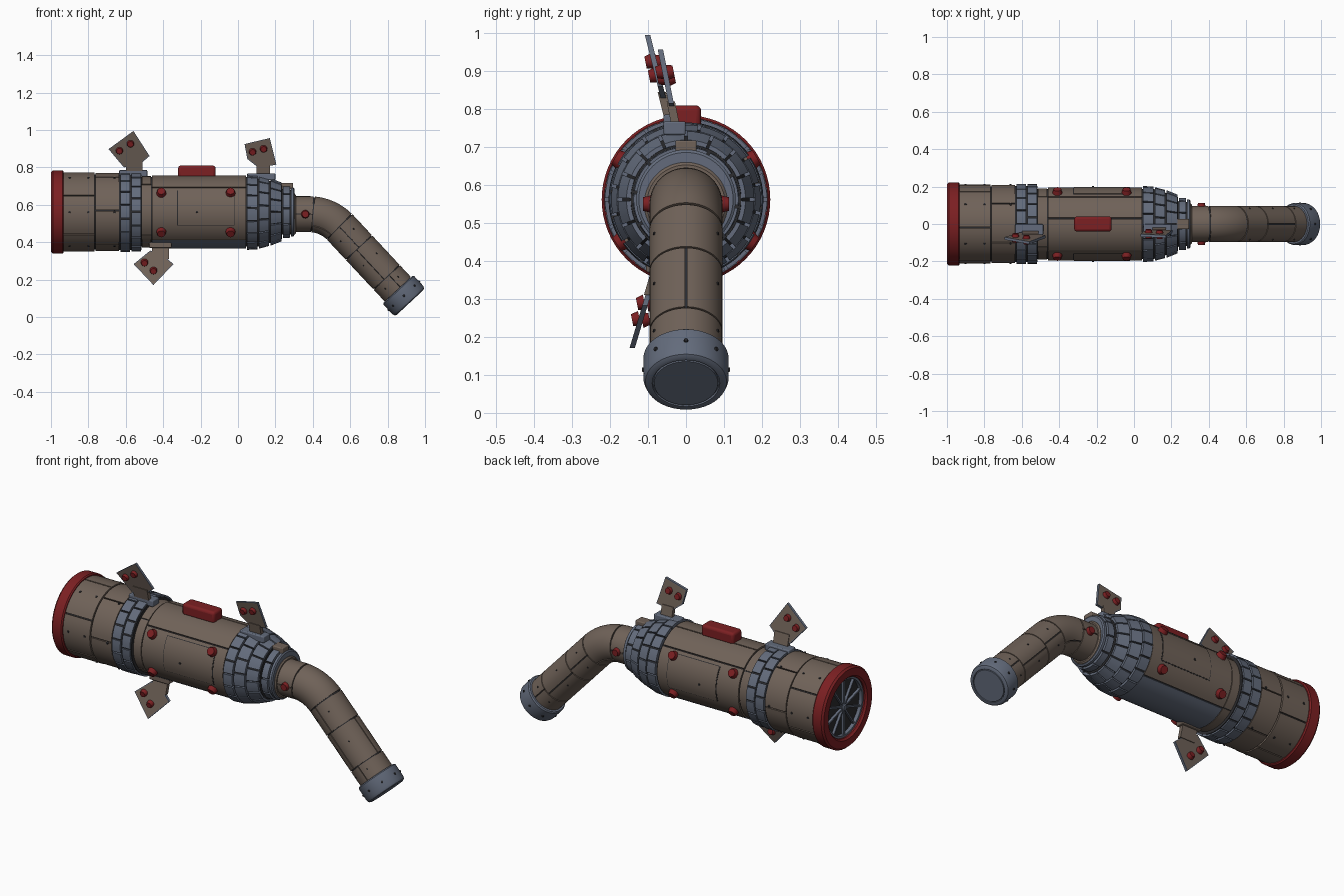
import bpy, bmesh, math
from mathutils import Vector, Matrix

cube = bpy.data.objects.get("Cube")
if cube:
    bpy.data.objects.remove(cube)


def material(name, rgb):
    m = bpy.data.materials.new(name)
    m.use_nodes = True
    m.diffuse_color = (*rgb, 1)
    bsdf = m.node_tree.nodes["Principled BSDF"]
    bsdf.inputs["Base Color"].default_value = (*rgb, 1)
    bsdf.inputs["Roughness"].default_value = 0.7
    return m


BROWN = material("warm brown", (0.16, 0.122, 0.098))
BLUE = material("blue grey", (0.125, 0.148, 0.2))
RED = material("dark red", (0.2, 0.014, 0.016))
DARK = material("seam dark", (0.025, 0.025, 0.028))

# Centreline: straight, one bend, straight again
BODY_Z, PIPE_Z = 0.562, 0.55
BEND_S, TANGENT, TURN = 0.38, 0.1, math.radians(47)
BEND_R = TANGENT / math.tan(TURN / 2)
ARC = BEND_R * TURN
END = 1.114


def frame(s, z):
    """Centre, tangent and up vector at distance s along the centreline."""
    a = min(max((s - BEND_S) / BEND_R, 0), TURN)
    t = Vector((math.cos(a), 0, -math.sin(a)))
    u = Vector((math.sin(a), 0, math.cos(a)))
    c = Vector((BEND_S + BEND_R * math.sin(a), 0, z - BEND_R * (1 - math.cos(a))))
    run = s - BEND_S if s < BEND_S else max(s - BEND_S - ARC, 0)
    return c + t * run, t, u


def point(s, deg, r, z):
    c, t, u = frame(s, z)
    a = math.radians(deg)
    return c + r * (math.cos(a) * u - math.sin(a) * Vector((0, 1, 0)))


def finish(name, bm, *mats, angle=35, bevel=0):
    bmesh.ops.recalc_face_normals(bm, faces=bm.faces)
    me = bpy.data.meshes.new(name)
    bm.to_mesh(me)
    bm.free()
    for m in mats:
        me.materials.append(m)
    me.shade_smooth()
    me.set_sharp_from_angle(angle=math.radians(angle))
    ob = bpy.data.objects.new(name, me)
    bpy.context.collection.objects.link(ob)
    if bevel:
        mod = ob.modifiers.new("Bevel", "BEVEL")
        mod.width, mod.segments = bevel, 3
    return ob


def lathe(name, mat, profile, z=BODY_Z, n=64):
    bm = bmesh.new()
    rings = [[bm.verts.new(point(s, 360 * i / n, r, z)) for i in range(n)] for s, r in profile]
    for a, b in zip(rings, rings[1:]):
        for i in range(n):
            bm.faces.new((a[i], a[i - 1], b[i - 1], b[i]))
    bm.faces.new(rings[0])
    bm.faces.new(rings[-1])
    return finish(name, bm, mat)


def plate(bm, s0, s1, a0, a1, r0, r1, z=BODY_Z, deep=0.02):
    """Curved solid plate wrapped round the centreline."""
    ns = 8 if s1 > BEND_S else 1
    na = max(2, round((a1 - a0) / 6))
    loops = []
    for i in range(ns + 1):
        f = i / ns
        s, r = s0 + (s1 - s0) * f, r0 + (r1 - r0) * f
        outer = [bm.verts.new(point(s, a0 + (a1 - a0) * j / na, r, z)) for j in range(na + 1)]
        inner = [bm.verts.new(point(s, a0 + (a1 - a0) * j / na, r - deep, z)) for j in range(na + 1)]
        loops.append((outer, inner, outer + inner[::-1]))
    for (_, _, a), (_, _, b) in zip(loops, loops[1:]):
        for j in range(len(a)):
            bm.faces.new((a[j], a[j - 1], b[j - 1], b[j]))
    for outer, inner, _ in (loops[0], loops[-1]):
        for j in range(na):
            bm.faces.new((outer[j], outer[j + 1], inner[j + 1], inner[j]))


def panels(bm, s0, s1, r0, r1, cuts, z=BODY_Z, gap=0.006):
    half = math.degrees(gap / 2 / r0)
    for a, b in zip(cuts, cuts[1:]):
        plate(bm, s0 + gap / 2, s1 - gap / 2, a + half, b - half, r0, r1, z)


def even(n, start=0):
    return [start + 360 * i / n for i in range(n + 1)]


def stud(bm, pos, axis, r, h, n=12):
    rot = Vector((0, 0, 1)).rotation_difference(axis).to_matrix().to_4x4()
    bmesh.ops.create_cone(bm, cap_ends=True, segments=n, radius1=r, radius2=r * 0.75,
                          depth=h, matrix=Matrix.Translation(pos) @ rot)


def radial_studs(name, mat, spots, r, h, z=BODY_Z):
    bm = bmesh.new()
    for s, deg, rad in spots:
        p = point(s, deg, rad, z)
        stud(bm, p, (p - frame(s, z)[0]).normalized(), r, h)
    return finish(name, bm, mat)


def box(name, mat, centre, size, bevel=0.005):
    bm = bmesh.new()
    bmesh.ops.create_cube(bm, size=1, matrix=Matrix.Translation(centre) @ Matrix.Diagonal((*size, 1)))
    return finish(name, bm, mat, bevel=bevel)


# Dark cores that show through the seams
lathe("body_core", DARK, [(-0.95, 0.2), (-0.635, 0.2), (-0.635, 0.204), (-0.515, 0.204), (-0.515, 0.186),
                          (0.045, 0.186), (0.11, 0.186), (0.235, 0.145), (0.235, 0.122), (0.3, 0.115)])
lathe("pipe_core", DARK, [(0.27 + 0.75 * i / 30, 0.09) for i in range(31)], PIPE_Z, 48)

# Rear barrel, lip and main body panels
bm = bmesh.new()
panels(bm, -0.935, -0.765, 0.211, 0.211, even(6, 5))
panels(bm, -0.765, -0.633, 0.209, 0.209, even(6, 28))
finish("rear_barrel", bm, BROWN)
bm = bmesh.new()
panels(bm, -0.515, -0.462, 0.191, 0.191, even(4, 40))
panels(bm, -0.462, 0.045, 0.195, 0.195, [-9, 48, 141])
panels(bm, -0.462, 0.045, 0.195, 0.195, [219, 312, 351])
finish("body_panels", bm, BROWN)
bm = bmesh.new()
panels(bm, -0.462, 0.045, 0.195, 0.195, [141, 219])
finish("belly_panel", bm, BLUE)

# Side hatches, each with a dark outline
for side, lo, hi in (("right", 54, 112), ("left", 248, 306)):
    for part, mat, inset, r in (("hatch_seam", DARK, 0, 0.1965), ("hatch", BROWN, 0.004, 0.1985)):
        bm = bmesh.new()
        plate(bm, -0.325 + inset, -0.018 - inset, lo + inset * 290, hi - inset * 290, r, r, deep=0.008)
        finish(side + "_" + part, bm, mat)

# Staggered brick bands and tapered collar
bm = bmesh.new()
for s0, s1, r0, r1, n, start in ((-0.633, -0.573, 0.215, 0.215, 18, 0), (-0.573, -0.515, 0.213, 0.213, 18, 10),
                                 (0.045, 0.107, 0.203, 0.2, 18, 4), (0.107, 0.171, 0.197, 0.182, 16, 12),
                                 (0.171, 0.237, 0.18, 0.157, 16, 0), (0.237, 0.281, 0.14, 0.138, 10, 10)):
    panels(bm, s0, s1, r0, r1, even(n, start), gap=0.008)
finish("brick_bands", bm, BLUE, angle=25)
lathe("collar_ring", BLUE, [(0.283, 0.12), (0.283, 0.131), (0.296, 0.131), (0.301, 0.124), (0.301, 0.113)])
lathe("pipe_flange", BROWN, [(0.28, 0.11), (0.303, 0.11), (0.309, 0.103), (0.309, 0.09)], PIPE_Z)
box("collar_bracket", BROWN, (0.26, 0, 0.7), (0.07, 0.056, 0.036))

# Bent pipe panels
bm = bmesh.new()
for s0, s1, cuts in ((0.3, 0.4, [90, 270, 450]), (0.4, 0.56, [130, 230, 490]), (0.56, 0.713, [90, 270, 450]),
                     (0.713, 0.93, [0, 100, 260, 360]), (0.93, 1.02, [80, 280, 440])):
    panels(bm, s0, s1, 0.096, 0.096, cuts, PIPE_Z, gap=0.005)
finish("bent_pipe", bm, BROWN)

# Pipe end cap with a grooved end face
lathe("pipe_cap", BLUE, [(1.018, 0.085), (1.018, 0.106), (1.024, 0.112), (END - 0.018, 0.112), (END - 0.005, 0.107),
                         (END, 0.098), (END, 0.089), (END - 0.006, 0.088), (END - 0.006, 0.085),
                         (END, 0.084), (END, 0.01)], PIPE_Z)
radial_studs("cap_rivets", DARK, [(1.065, a, 0.112) for a in range(0, 360, 45)], 0.007, 0.008, PIPE_Z)

# Red rear ring with a spoked grille inside
lathe("rear_ring", RED, [(-0.932, 0.19), (-0.932, 0.216), (-0.938, 0.222), (-0.99, 0.222), (-1, 0.213),
                         (-1, 0.172), (-0.99, 0.163), (-0.945, 0.163), (-0.932, 0.19)])
lathe("grille_back", DARK, [(-0.962, 0.17), (-0.94, 0.17)])
lathe("grille_hub", BLUE, [(-0.985, 0.014), (-0.98, 0.02), (-0.955, 0.02)], n=24)
bm = bmesh.new()
plate(bm, -0.982, -0.955, 0, 360, 0.165, 0.165, deep=0.014)
for a in even(10)[:-1]:
    turn = Matrix.Rotation(math.radians(a), 4, "X")
    bmesh.ops.create_cube(bm, size=1, matrix=Matrix.Translation((-0.97, 0, BODY_Z)) @ turn
                          @ Matrix.Translation((0, 0, 0.083)) @ Matrix.Diagonal((0.014, 0.009, 0.15, 1)))
finish("grille_spokes", bm, BLUE)

# Bolts and rivets
angles = (59, 123, 237, 301)
radial_studs("body_bolts", RED, [(s, a, 0.203) for s in (-0.41, -0.04) for a in angles], 0.028, 0.028)
radial_studs("pipe_bolts", RED, [(0.36, a, 0.1) for a in (90, 270)], 0.024, 0.026, PIPE_Z)
spots = [(s, a, 0.21) for s in (-0.9, -0.8, -0.66) for a in range(30, 390, 60)]
spots += [(-0.22, a, 0.198) for a in (90, 270)]
radial_studs("body_rivets", DARK, spots, 0.007, 0.008)
radial_studs("pipe_rivets", DARK, [(s, a, 0.096) for s in (0.62, 0.8, 0.97) for a in (60, 120, 240, 300)],
             0.005, 0.006, PIPE_Z)

# Top handle
box("top_handle", RED, (-0.22, 0, 0.777), (0.2, 0.08, 0.066), 0.014)


def tilted_slab(name, outline, lean, thick, *mats, rim=0):
    """Flat slab from an x-z outline, leaning in y by a linear rule."""
    bm = bmesh.new()
    sides = [[bm.verts.new((x, lean(z) + d, z)) for x, z in outline] for d in (-thick / 2, thick / 2)]
    big = [bm.faces.new(v) for v in sides]
    for i in range(len(outline)):
        bm.faces.new((sides[0][i], sides[0][i - 1], sides[1][i - 1], sides[1][i]))
    bmesh.ops.recalc_face_normals(bm, faces=bm.faces)
    if rim:
        bmesh.ops.inset_individual(bm, faces=big, thickness=rim)
        for f in big:
            f.material_index = 1
    return finish(name, bm, *mats)


# Three leaning tags, each a plate on a stem with two bolts
tags = {
    "rear_tag": ([(-0.692, 0.898), (-0.559, 0.995), (-0.473, 0.861), (-0.515, 0.825), (-0.61, 0.8)],
                 (-0.6, -0.51, 0.76, 0.845), [(-0.634, 0.888), (-0.575, 0.925)],
                 lambda z: -0.045 - 0.25 * (z - 0.77)),
    "front_tag": ([(0.035, 0.925), (0.17, 0.957), (0.205, 0.815), (0.11, 0.798), (0.05, 0.845)],
                  (0.1, 0.17, 0.745, 0.82), [(0.078, 0.882), (0.137, 0.898)],
                  lambda z: -0.03 - 0.2 * (z - 0.77)),
    "lower_tag": ([(-0.558, 0.283), (-0.47, 0.355), (-0.4, 0.33), (-0.345, 0.283), (-0.452, 0.171)],
                  (-0.46, -0.37, 0.31, 0.395), [(-0.5, 0.289), (-0.452, 0.246)],
                  lambda z: -0.085 + 0.3 * (z - 0.36)),
}
for name, (outline, (x0, x1, z0, z1), bolts, lean) in tags.items():
    tilted_slab(name, outline, lean, 0.014, BLUE, BROWN, rim=0.005)
    tilted_slab(name + "_stem", [(x0, z0), (x1, z0), (x1, z1), (x0, z1)], lean, 0.022, BROWN)
    bm = bmesh.new()
    for x, z in bolts:
        for d in (-1, 1):
            stud(bm, Vector((x, lean(z) + d * 0.013, z)), Vector((0, d, 0.2 * d)).normalized(), 0.021, 0.02)
    finish(name + "_bolts", bm, RED)

# Brackets holding the tags
box("rear_tag_bracket", BLUE, (-0.56, -0.03, 0.768), (0.15, 0.058, 0.035))
box("front_tag_bracket", BLUE, (0.125, -0.03, 0.75), (0.15, 0.058, 0.036))
box("lower_tag_bracket", BROWN, (-0.415, -0.08, 0.385), (0.12, 0.05, 0.03))
